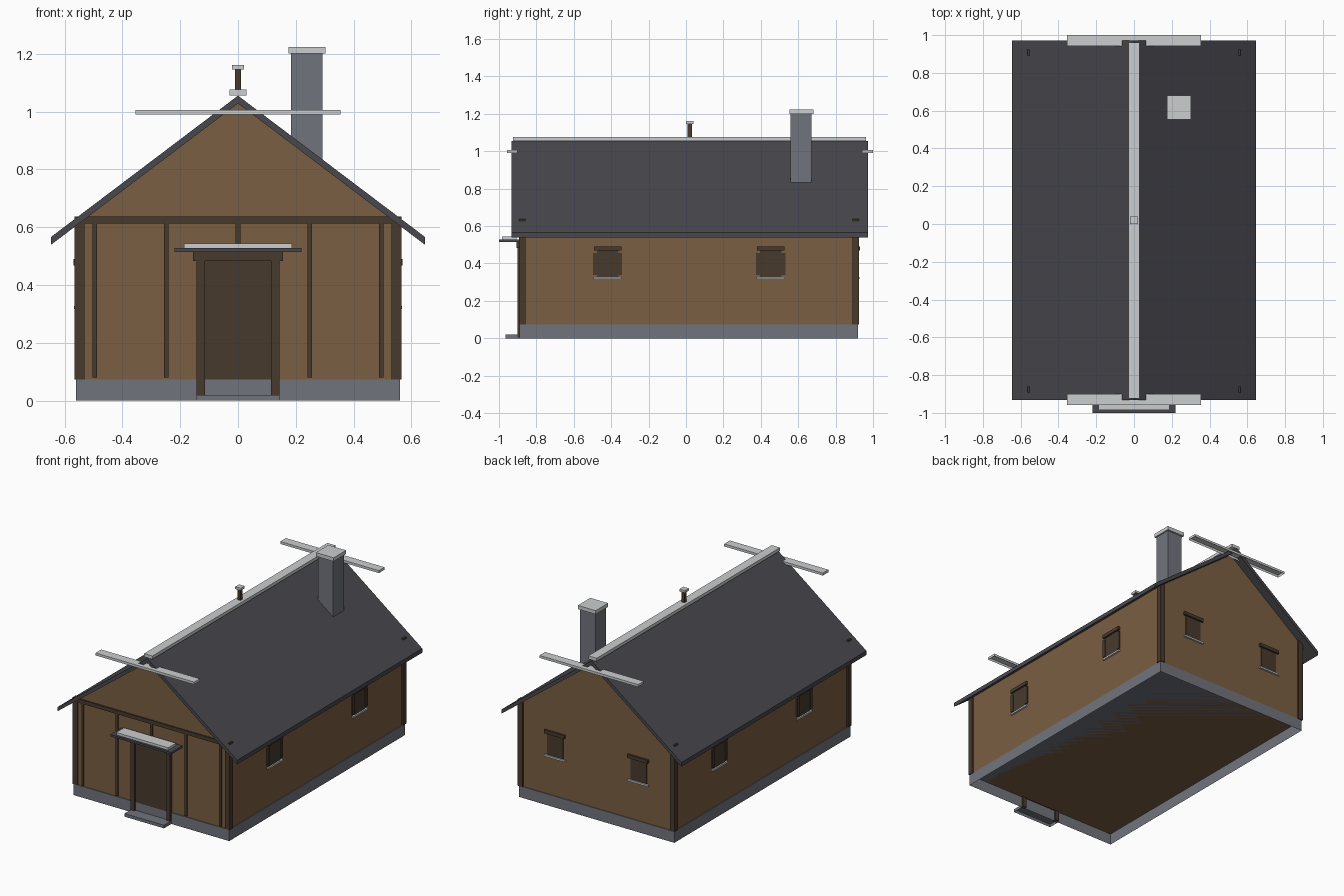
import bpy
import bmesh

cube = bpy.data.objects.get("Cube")
if cube:
    bpy.data.objects.remove(cube, do_unlink=True)


def material(name, colour):
    mat = bpy.data.materials.new(name)
    mat.use_nodes = True
    mat.diffuse_color = (*colour, 1)
    mat.node_tree.nodes["Principled BSDF"].inputs["Base Color"].default_value = (*colour, 1)
    return mat


PLASTER = material("brown wall", (0.195, 0.112, 0.055))
TIMBER = material("dark timber", (0.064, 0.042, 0.026))
STONE = material("grey stone", (0.165, 0.175, 0.207))
SLATE = material("charcoal roof", (0.066, 0.064, 0.074))
PALE = material("pale trim", (0.60, 0.61, 0.62))


def finish(name, bm, mat):
    bmesh.ops.recalc_face_normals(bm, faces=bm.faces)
    mesh = bpy.data.meshes.new(name)
    bm.to_mesh(mesh)
    bm.free()
    mesh.materials.append(mat)
    obj = bpy.data.objects.new(name, mesh)
    bpy.context.collection.objects.link(obj)
    return obj


def box(name, mat, x, y, z, open_bottom=False):
    """Box from (min, max) ranges, optionally without its underside."""
    bm = bmesh.new()
    bmesh.ops.create_cube(bm, size=1)
    for v in bm.verts:
        v.co = [r[0] if c < 0 else r[1] for c, r in zip(v.co, (x, y, z))]
    bm.normal_update()
    if open_bottom:
        under = [f for f in bm.faces if f.normal.z < -0.5]
        bmesh.ops.delete(bm, geom=under, context='FACES_ONLY')
    return finish(name, bm, mat)


def prism(name, mat, profile, y0, y1):
    """Extrude an x-z profile along y."""
    bm = bmesh.new()
    face = bm.faces.new([bm.verts.new((x, y0, z)) for x, z in profile])
    ext = bmesh.ops.extrude_face_region(bm, geom=[face])["geom"]
    for v in ext:
        if isinstance(v, bmesh.types.BMVert):
            v.co.y = y1
    return finish(name, bm, mat)


def around(centre, half):
    return (centre - half, centre + half)


WALL_X, FRONT, BACK = 0.555, -0.885, 0.915
EAVE_X, EAVE_Z, RIDGE_Z, THICK = 0.647, 0.566, 1.055, 0.027
SLOPE = (RIDGE_Z - EAVE_Z) / EAVE_X

# Base, walls and roof
box("foundation", STONE, (-0.56, 0.56), (-0.89, 0.92), (0, 0.073), True)
wall_top = RIDGE_Z - THICK - SLOPE * WALL_X
prism("walls", PLASTER, [(-WALL_X, 0.073), (WALL_X, 0.073), (WALL_X, wall_top),
                         (0, RIDGE_Z - THICK), (-WALL_X, wall_top)], FRONT, BACK)
low = EAVE_Z - THICK
prism("roof", SLATE, [(-EAVE_X, low), (0, RIDGE_Z - THICK), (EAVE_X, low),
                      (EAVE_X, EAVE_Z), (0, RIDGE_Z), (-EAVE_X, EAVE_Z)], -0.932, 0.972)

# Ridge cap, gable planks and finial
box("ridge_cap", PALE, (-0.03, 0.03), (-0.924, 0.962), (1.055, 1.076), True)
box("front_gable_plank", PALE, (-0.355, 0.355), (-0.958, -0.9), (0.99, 1.006), True)
box("back_gable_plank", PALE, (-0.355, 0.355), (0.942, 1.0), (0.99, 1.006), True)
box("finial_post", TIMBER, around(0, 0.011), around(0.02, 0.011), (1.07, 1.146))
box("finial_cap", PALE, around(0, 0.02), around(0.02, 0.02), (1.146, 1.161))

# Chimney
box("chimney", STONE, around(0.238, 0.055), around(0.615, 0.055), (0.8, 1.2))
box("chimney_cap", PALE, around(0.238, 0.064), around(0.617, 0.064), (1.2, 1.224))

# Timber frame
for side in (-1, 1):
    for y, label in ((-0.876, "front"), (0.908, "back")):
        box(label + "_corner_post", TIMBER, around(side * 0.548, 0.017),
            around(y, 0.017), (0.073, 0.637))
box("front_beam", TIMBER, (-0.563, 0.563), (-0.893, -0.875), (0.612, 0.637))
for i in range(-2, 3):
    box("front_stud", TIMBER, around(i * 0.248, 0.008), (-0.892, -0.88), (0.08, 0.615))

# Entrance
box("door", TIMBER, (-0.117, 0.117), (-0.89, -0.88), (0.073, 0.485))
for side in (-1, 1):
    box("door_jamb", TIMBER, around(side * 0.129, 0.014), (-0.902, -0.88), (0.005, 0.485))
box("door_lintel", TIMBER, (-0.155, 0.155), (-0.906, -0.88), (0.483, 0.517))
box("canopy", SLATE, (-0.219, 0.219), (-1.0, -0.885), (0.515, 0.528))
box("canopy_trim", PALE, (-0.187, 0.187), (-0.985, -0.905), (0.528, 0.544), True)
box("door_step", STONE, (-0.143, 0.143), (-0.965, -0.888), (0, 0.02), True)


def window(place, shutters):
    """Window parts; place maps (across, outward) ranges to (x, y) ranges."""
    def part(name, mat, across, out, z):
        box(name, mat, *place(across, out), z)
    part("window_pane", TIMBER, (-0.058, 0.058), (-0.01, 0.003), (0.325, 0.47))
    part("window_lintel", TIMBER, (-0.074, 0.074), (-0.01, 0.014), (0.468, 0.49))
    part("window_sill", PALE, (-0.075, 0.075), (-0.01, 0.012), (0.317, 0.328))
    if shutters:
        for side in (-1, 1):
            part("window_shutter", TIMBER, around(side * 0.068, 0.01),
                 (-0.01, 0.008), (0.338, 0.456))


def on_side(side, y):
    def place(across, out):
        return (sorted(side * (WALL_X + o) for o in out), [y + a for a in across])
    return place


def on_back(x):
    def place(across, out):
        return ([x + a for a in across], [BACK + o for o in out])
    return place


# Windows on the long sides and the back
for side in (-1, 1):
    for y in (-0.419, 0.453):
        window(on_side(side, y), True)
    window(on_back(side * 0.3), False)
